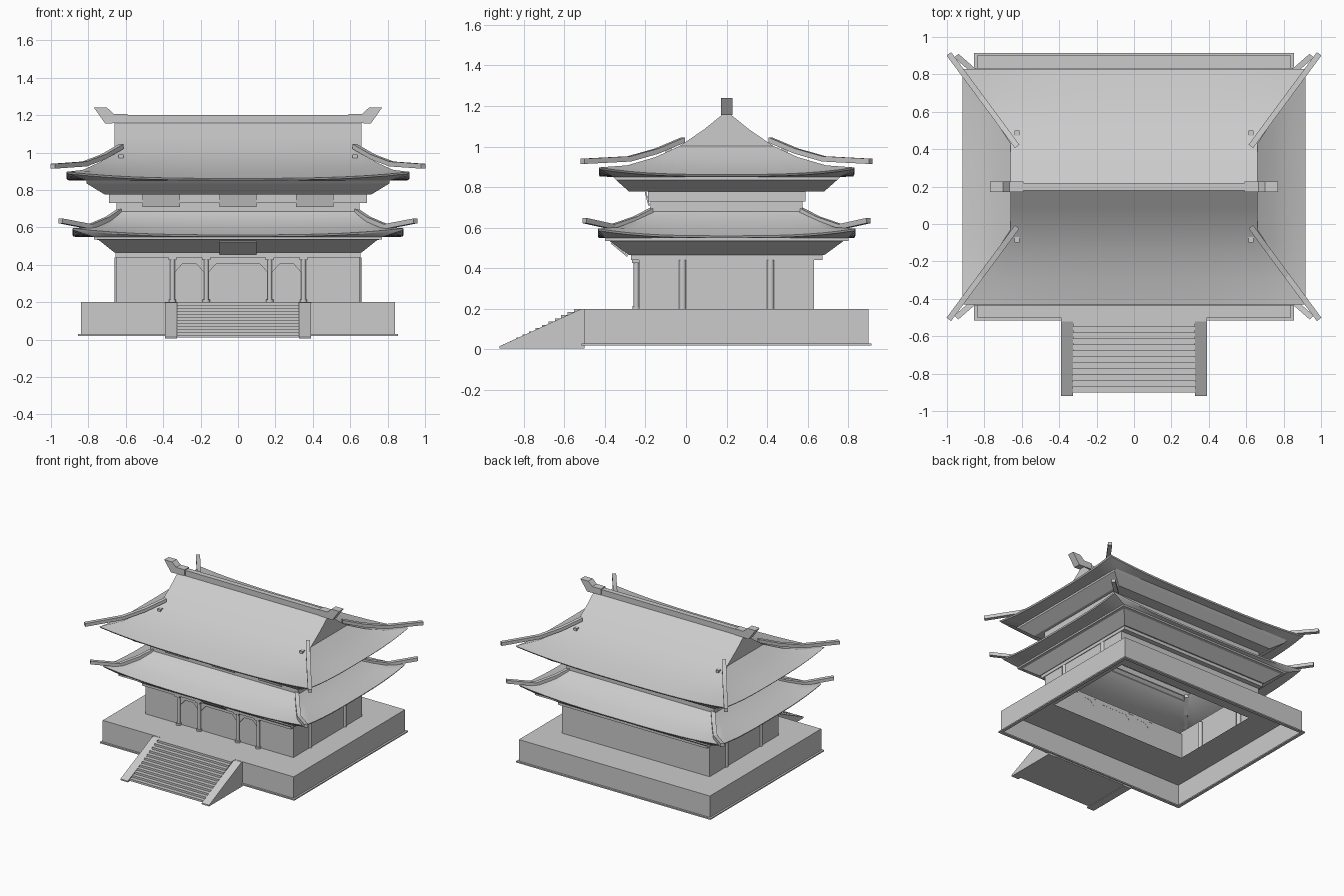
import bpy, bmesh, math
from mathutils import Vector

if "Cube" in bpy.data.objects:
    bpy.data.objects.remove(bpy.data.objects["Cube"])

CY = 0.2  # centre of the hall in y
GREY = (0.6, 0.6, 0.6, 1)
mat = bpy.data.materials.new("stone_grey")
mat.use_nodes = True
mat.diffuse_color = GREY
mat.node_tree.nodes["Principled BSDF"].inputs["Base Color"].default_value = GREY


def finish(name, bm, smooth=False):
    bmesh.ops.recalc_face_normals(bm, faces=bm.faces)
    me = bpy.data.meshes.new(name)
    bm.to_mesh(me)
    bm.free()
    me.materials.append(mat)
    ob = bpy.data.objects.new(name, me)
    bpy.context.collection.objects.link(ob)
    if smooth:
        bpy.ops.object.select_all(action="DESELECT")
        ob.select_set(True)
        bpy.context.view_layer.objects.active = ob
        bpy.ops.object.shade_smooth_by_angle(angle=math.radians(25))
    return ob


def loft(name, rings, n=1, smooth=False, closed=False):
    """Stacked rectangles (half x, half y, z, corner lift) bridged into a shell."""
    bm = bmesh.new()
    rows = []
    for hx, hy, z, *lift in rings:
        lift = lift[0] if lift else 0
        corners = [(-hx, -hy), (hx, -hy), (hx, hy), (-hx, hy)]
        row = []
        for i in range(4):
            a, b = corners[i], corners[(i + 1) % 4]
            for k in range(n):
                t = k / n
                row.append(bm.verts.new((a[0] + (b[0] - a[0]) * t,
                                         CY + a[1] + (b[1] - a[1]) * t,
                                         z + lift * abs(2 * t - 1) ** 3)))
        rows.append(row)
    m = 4 * n
    pairs = list(zip(rows, rows[1:])) + ([(rows[-1], rows[0])] if closed else [])
    for r, s in pairs:
        for i in range(m):
            j = (i + 1) % m
            bm.faces.new((r[i], r[j], s[j], s[i]))
    bmesh.ops.remove_doubles(bm, verts=bm.verts, dist=1e-5)
    return finish(name, bm, smooth)


def prism(name, pts, axis, lo, hi):
    """Extrude a 2D outline along x (outline in y,z) or y (outline in x,z)."""
    bm = bmesh.new()
    put = (lambda p, d: (d, p[0], p[1])) if axis == "x" else (lambda p, d: (p[0], d, p[1]))
    a = [bm.verts.new(put(p, lo)) for p in pts]
    b = [bm.verts.new(put(p, hi)) for p in pts]
    bm.faces.new(a)
    bm.faces.new(b[::-1])
    for i in range(len(pts)):
        j = (i + 1) % len(pts)
        bm.faces.new((a[i], b[i], b[j], a[j]))
    return finish(name, bm)


def box(name, x0, x1, y0, y1, z0, z1):
    return prism(name, [(x0, z0), (x1, z0), (x1, z1), (x0, z1)], "y", y0, y1)


def column(name, x, y, z0, z1, r):
    bm = bmesh.new()
    bmesh.ops.create_cone(bm, cap_ends=True, segments=16, radius1=r, radius2=r, depth=z1 - z0)
    bmesh.ops.translate(bm, verts=bm.verts, vec=(x, y, (z0 + z1) / 2))
    return finish(name, bm, True)


def hip_ridge(name, path, sx, sy, w=0.03, h=0.026):
    """Rectangular bar whose top follows the path (x, y offset, z)."""
    bm = bmesh.new()
    pts = [Vector((x * sx, CY + y * sy, z)) for x, y, z in path]
    d = pts[-1] - pts[0]
    side = Vector((-d.y, d.x, 0)).normalized() * w / 2
    drop = Vector((0, 0, h))
    rows = [[bm.verts.new(p + o) for o in (side, -side, -side - drop, side - drop)] for p in pts]
    for r, s in zip(rows, rows[1:]):
        for i in range(4):
            j = (i + 1) % 4
            bm.faces.new((r[i], r[j], s[j], s[i]))
    bm.faces.new(rows[0])
    bm.faces.new(rows[-1])
    return finish(name, bm)


# Terrace: hollow below, with an opening inside the hall
loft("terrace", [(0.84, 0.7, 0.03), (0.84, 0.7, 0.2), (0.6, 0.38, 0.2)])
loft("terrace_lip", [(0.855, 0.715, 0.02), (0.855, 0.715, 0.03),
                     (0.83, 0.69, 0.03), (0.83, 0.69, 0.02)], closed=True)

# Lower hall walls, beam and flared eave support
loft("lower_walls", [(0.65, 0.432, 0.2), (0.65, 0.432, 0.44)])
loft("lower_eave_support", [(0.65, 0.432, 0.44), (0.655, 0.472, 0.44), (0.655, 0.472, 0.465),
                            (0.66, 0.482, 0.465), (0.745, 0.575, 0.533), (0.77, 0.6, 0.535),
                            (0.77, 0.6, 0.55)])

# Upper storey
loft("upper_walls", [(0.65, 0.375, 0.68), (0.65, 0.375, 0.73), (0.69, 0.388, 0.73),
                     (0.69, 0.388, 0.777)])
loft("upper_eave_support", [(0.69, 0.388, 0.777), (0.715, 0.48, 0.777), (0.81, 0.545, 0.835),
                            (0.81, 0.56, 0.85)])

# Roofs with raised corners; the upper one closes into gables
loft("lower_roof", [(0.77, 0.6, 0.548), (0.88, 0.63, 0.55, 0.035), (0.885, 0.635, 0.56, 0.035),
                    (0.8, 0.535, 0.59, 0.012), (0.72, 0.45, 0.63, 0.004),
                    (0.65, 0.385, 0.675), (0.615, 0.355, 0.707)], n=16, smooth=True)
loft("upper_roof", [(0.81, 0.56, 0.85), (0.91, 0.625, 0.852, 0.035), (0.918, 0.63, 0.862, 0.035),
                    (0.83, 0.49, 0.895, 0.012), (0.74, 0.35, 0.945, 0.003), (0.66, 0.23, 1.003),
                    (0.66, 0.11, 1.085), (0.66, 0.03, 1.15), (0.66, 0, 1.17)], n=16, smooth=True)

# Hip ridges on both roofs
UPPER_HIP = [(0.625, 0.215, 1.045), (0.72, 0.345, 0.99), (0.82, 0.48, 0.952), (0.99, 0.71, 0.94)]
LOWER_HIP = [(0.61, 0.335, 0.715), (0.7, 0.45, 0.655), (0.79, 0.56, 0.617), (0.95, 0.7, 0.648)]
for sx in (-1, 1):
    for sy in (-1, 1):
        hip_ridge("upper_hip_ridge", UPPER_HIP, sx, sy)
        hip_ridge("lower_hip_ridge", LOWER_HIP, sx, sy)
        box("hip_block", sx * 0.625 - 0.013, sx * 0.625 + 0.013,
            CY + sy * 0.285 - 0.015, CY + sy * 0.285 + 0.015, 0.965, 0.99)

# Main ridge with upturned end ornaments
box("main_ridge", -0.66, 0.66, CY - 0.02, CY + 0.02, 1.155, 1.2)
for s in (-1, 1):
    outline = [(0.59, 1.16), (0.71, 1.155), (0.77, 1.24), (0.7, 1.24), (0.665, 1.207), (0.59, 1.207)]
    prism("ridge_ornament", [(s * x, z) for x, z in outline], "y", CY - 0.028, CY + 0.028)

# Columns
for s in (-1, 1):
    for x in (0.17, 0.35):
        column("porch_column", s * x, -0.245, 0.2, 0.44, 0.013)
        column("column_foot", s * x, -0.245, 0.2, 0.215, 0.019)
        box("column_capital", s * x - 0.022, s * x + 0.022, -0.265, -0.23, 0.425, 0.44)
    for y in (-0.217, 0.217):
        column("side_column", s * 0.643, CY + y, 0.2, 0.44, 0.018)

# Chamfered lintels between the porch columns
for x0, x1 in ((-0.337, -0.183), (-0.157, 0.157), (0.183, 0.337)):
    prism("porch_lintel", [(x0, 0.44), (x0, 0.36), (x0 + 0.04, 0.405), (x1 - 0.04, 0.405),
                           (x1, 0.36), (x1, 0.44)], "y", -0.241, -0.231)

# Tilted sign board and upper panels
prism("sign_board", [(-0.285, 0.462), (-0.365, 0.528), (-0.371, 0.522), (-0.291, 0.456)],
      "x", -0.1, 0.1)
for x in (-0.41, 0, 0.41):
    prism("upper_panel", [(-0.178, 0.708), (-0.195, 0.775), (-0.203, 0.775), (-0.186, 0.708)],
          "x", x - 0.1, x + 0.1)

# Front stairs with sloping side walls
STEPS = 12
profile = [(-0.5, 0.01), (-0.9, 0.01)]
for i in range(STEPS):
    y = -0.9 + 0.38 * i / STEPS
    z = 0.01 + 0.19 * (i + 1) / STEPS
    profile += [(y, z), (y + 0.38 / STEPS, z)]
profile += [(-0.5, 0.2)]
prism("front_steps", profile, "x", -0.325, 0.325)
for s in (-1, 1):
    prism("stair_side", [(-0.5, 0.005), (-0.92, 0.005), (-0.92, 0.015), (-0.52, 0.198), (-0.5, 0.198)],
          "x", *sorted((s * 0.325, s * 0.39)))
